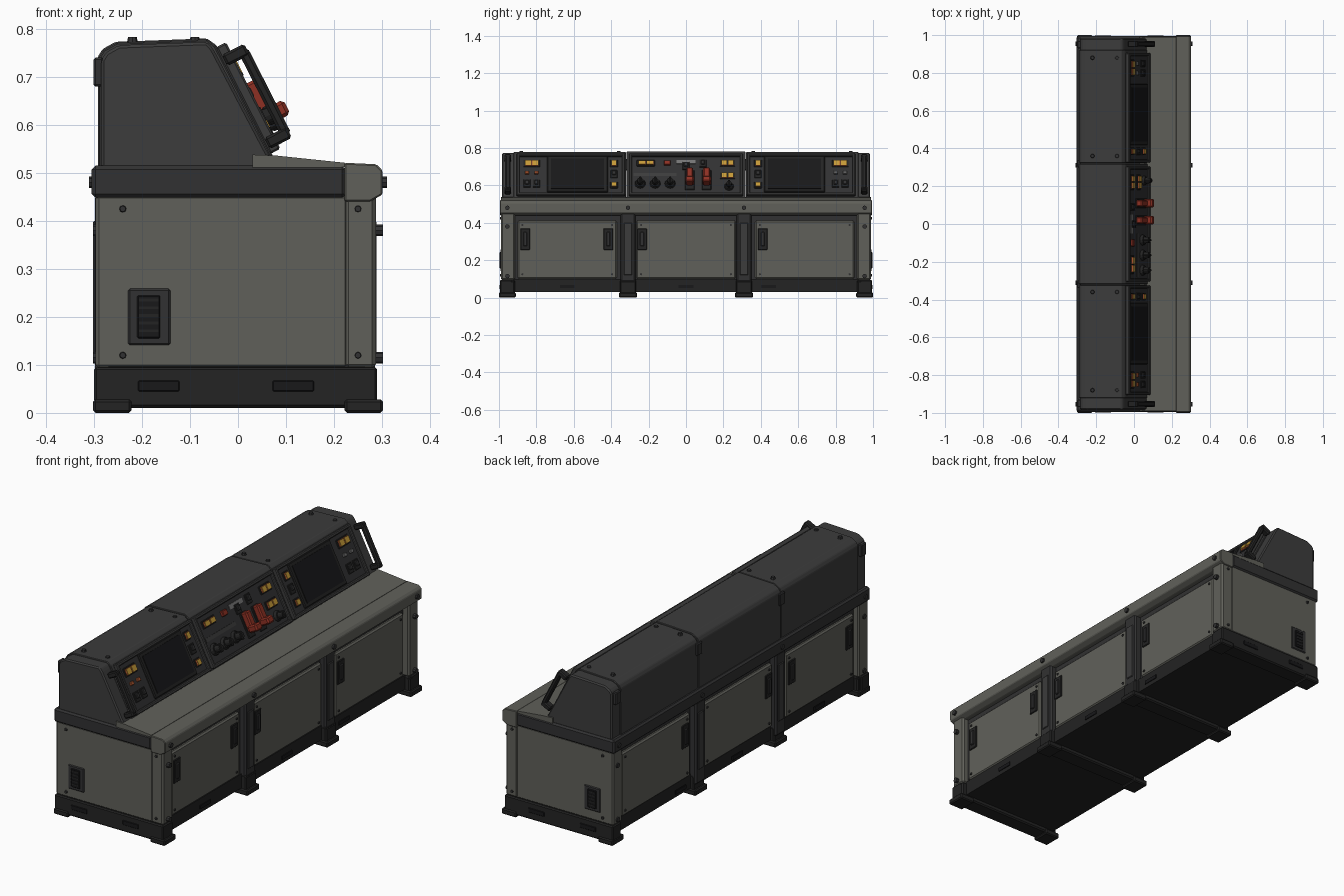
import bpy, bmesh, math
from mathutils import Matrix, Vector

def mat(name, r, g, b):
    m = bpy.data.materials.new(name)
    m.diffuse_color = (r, g, b, 1)
    return m

GREY = mat("grey_green_paint", 0.118, 0.118, 0.102)
CONSOLE = mat("console_dark_grey", 0.045, 0.045, 0.045)
FRAME = mat("frame_charcoal", 0.031, 0.031, 0.032)
BASE = mat("base_black", 0.017, 0.017, 0.017)
SCREEN = mat("screen_black", 0.009, 0.009, 0.010)
YELLOW = mat("button_yellow", 0.56, 0.32, 0.04)
ORANGE = mat("button_orange", 0.45, 0.10, 0.03)
RED = mat("lever_red", 0.27, 0.03, 0.017)
METAL = mat("light_metal", 0.18, 0.18, 0.18)

def finish(bm, name, m, bevel=0.0, matrix=None):
    if bevel:
        bmesh.ops.bevel(bm, geom=bm.edges[:], offset=bevel, segments=1, affect='EDGES', clamp_overlap=True)
    if matrix:
        bm.transform(matrix)
    bmesh.ops.recalc_face_normals(bm, faces=bm.faces[:])
    me = bpy.data.meshes.new(name)
    bm.to_mesh(me)
    bm.free()
    me.materials.append(m)
    ob = bpy.data.objects.new(name, me)
    bpy.context.collection.objects.link(ob)
    return ob

def block(name, size, m, bevel=0.0, matrix=None):
    bm = bmesh.new()
    bmesh.ops.create_cube(bm, size=1)
    bmesh.ops.scale(bm, vec=size, verts=bm.verts)
    return finish(bm, name, m, bevel, matrix)

def box(name, x, y, z, m, bevel=0.0):
    """Box from (min, max) ranges."""
    lo, hi = Vector((x[0], y[0], z[0])), Vector((x[1], y[1], z[1]))
    return block(name, hi - lo, m, bevel, Matrix.Translation((lo + hi) / 2))

def prism(name, pts, y0, y1, m, bevel=0.0):
    """Extrude an xz profile along y."""
    bm = bmesh.new()
    f = bm.faces.new([bm.verts.new((x, y0, z)) for x, z in pts])
    g = bmesh.ops.extrude_face_region(bm, geom=[f])
    bmesh.ops.translate(bm, vec=(0, y1 - y0, 0), verts=[v for v in g["geom"] if isinstance(v, bmesh.types.BMVert)])
    return finish(bm, name, m, bevel)

def cyl(name, r1, r2, depth, m, matrix, n=12):
    """Cylinder or cone along local x."""
    bm = bmesh.new()
    bmesh.ops.create_cone(bm, cap_ends=True, segments=n, radius1=r1, radius2=r2, depth=depth)
    return finish(bm, name, m, 0, matrix @ Matrix.Rotation(math.pi / 2, 4, 'Y'))

# ---- base: plinth, cross runners and feet
box("plinth", (-0.27, 0.265), (-0.985, 0.985), (0.03, 0.10), BASE)
for y, w in ((-0.955, 0.08), (-0.31, 0.085), (0.31, 0.085), (0.955, 0.08)):
    box("runner", (-0.29, 0.29), (y - w / 2, y + w / 2), (0.01, 0.09), BASE, 0.006)
    for x in (-0.262, 0.262):
        s = 1 if x > 0 else -1
        box("foot", (x - 0.04, x + 0.04), (y - w / 2 - 0.005, y + w / 2 + 0.005), (0, 0.028), BASE, 0.005)
        box("foot_riser", (x - 0.025, x + 0.025), (y - w / 2, y + w / 2), (0.02, 0.095), BASE, 0.006)
for s in (-1, 1):
    box("end_skirt", (-0.30, 0.29), sorted((s * 0.93, s * 0.995)), (0.022, 0.095), BASE, 0.005)
    for x in (-0.165, 0.115):
        box("skirt_slot", (x - 0.043, x + 0.043), sorted((s * 0.99, s * 0.998)), (0.045, 0.067), SCREEN, 0.002)

# ---- cabinet core and end cheeks
box("cabinet_core", (-0.268, 0.255), (-0.95, 0.95), (0.09, 0.46), FRAME)
for s in (-1, 1):
    box("end_cheek", (-0.297, 0.23), sorted((s * 0.915, s * 0.988)), (0.093, 0.455), GREY, 0.007)
    box("end_post", (0.222, 0.287), sorted((s * 0.915, s * 0.990)), (0.093, 0.46), GREY, 0.008)
    box("grille_surround", (-0.23, -0.14), sorted((s * 0.98, s * 0.992)), (0.14, 0.26), FRAME, 0.005)
    box("grille", (-0.21, -0.162), sorted((s * 0.985, s * 0.996)), (0.155, 0.245), SCREEN, 0.003)
    for i in range(5):
        z = 0.168 + i * 0.016
        box("grille_slat", (-0.206, -0.166), sorted((s * 0.99, s * 0.998)), (z, z + 0.006), BASE)
    for x in (-0.24, 0.25):
        for z in (0.12, 0.425):
            cyl("end_bolt", 0.008, 0.006, 0.01, FRAME, Matrix.Translation((x, s * 0.99, z)) @ Matrix.Rotation(s * math.pi / 2, 4, 'Z'), 8)

# ---- doors, pillars, latches and bolts on both long sides
for s, face in ((1, 0.255), (-1, -0.268)):
    def xr(a, b):
        return sorted((face + s * a, face + s * b))
    for y in (-0.635, 0, 0.635):
        box("cabinet_door", xr(-0.01, 0.014), (y - 0.265, y + 0.265), (0.10, 0.412), GREY, 0.007)
        for dy in (-0.24, 0.24):
            for z in (0.125, 0.388):
                cyl("door_bolt", 0.006, 0.006, 0.006, FRAME, Matrix.Translation((face + s * 0.015, y + dy, z)), 8)
    for y in (-0.31, 0.31):
        box("pillar", xr(-0.01, 0.030), (y - 0.04, y + 0.04), (0.05, 0.455), FRAME, 0.008)
        box("pillar_inset", xr(0.02, 0.034), (y - 0.022, y + 0.022), (0.12, 0.40), CONSOLE, 0.003)
    for y in (-0.86, -0.415, -0.235, 0.41):
        box("latch_plate", xr(0.01, 0.019), (y - 0.026, y + 0.026), (0.255, 0.37), BASE, 0.003)
        box("latch_grip", xr(0.015, 0.026), (y - 0.010, y + 0.010), (0.275, 0.35), FRAME, 0.003)
    for y in (-0.635, 0.0, 0.44):
        box("plinth_slot", xr(0.008, 0.014), (y - 0.04, y + 0.04), (0.05, 0.068), SCREEN)
    for y in (-0.955, 0.955):
        for z in (0.115, 0.38):
            cyl("post_bolt", 0.012, 0.012, 0.016, FRAME, Matrix.Translation((s * 0.294, y, z)), 8)
    for y in (-0.955, -0.31, 0.31, 0.955):
        cyl("rim_bolt", 0.012, 0.012, 0.012, FRAME, Matrix.Translation((s * 0.304, y, 0.48)), 8)

# ---- worktop and dark band
box("rear_band", (-0.305, 0.225), (-0.994, 0.994), (0.448, 0.515), FRAME, 0.008)
prism("worktop_lip", [(0.222, 0.44), (0.275, 0.44), (0.301, 0.455), (0.301, 0.505), (0.288, 0.518), (0.222, 0.521)], -0.995, 0.995, GREY, 0.003)
prism("worktop_slab", [(0.03, 0.505), (0.223, 0.512), (0.223, 0.521), (0.08, 0.536), (0.03, 0.538)], -0.990, 0.990, GREY)

# ---- upper console: three long housings and two end caps
def console_profile(d):
    return [(-0.292 + d, 0.505), (-0.292 + d, 0.742 - d), (-0.282 + d, 0.758 - d), (-0.255 + d, 0.773 - d),
            (-0.065, 0.780 - d), (-0.045 - d, 0.766 - d), (0.078 - d, 0.525), (0.078 - d, 0.505)]
prism("console_centre", console_profile(0.0), -0.319, 0.319, CONSOLE, 0.003)
for s in (-1, 1):
    prism("console_wing", console_profile(0.002), s * 0.322, s * 0.922, CONSOLE, 0.003)
    prism("console_end_cap", console_profile(0.007), s * 0.915, s * 0.984, CONSOLE, 0.006)
    for y in (0.36, 0.88):
        for x in (-0.22, -0.09):
            cyl("roof_bolt", 0.012, 0.009, 0.014, FRAME, Matrix.Translation((x, s * y, 0.776)) @ Matrix.Rotation(-math.pi / 2, 4, 'Y'), 8)
    for y in (0.32, 0.95):
        box("rear_clip", (-0.301, -0.28), (s * y - 0.02, s * y + 0.02), (0.68, 0.74), FRAME, 0.004)

# ---- sloped control face: everything is placed by y, z and height off the slope
TILT = Matrix.Rotation(-math.atan(0.51), 4, 'Y')
NORMAL = TILT @ Vector((1, 0, 0))
def on_slope(y, z, out=0.0):
    return Matrix.Translation(Vector((-0.042 + (0.766 - z) * 0.51, y, z)) + NORMAL * out) @ TILT
def pad(name, y, z, w, h, out, m, bevel=0.0):
    return block(name, (out + 0.006, w, h), m, bevel, on_slope(y, z, (out - 0.006) / 2))

def light_keys(y, z, w, h, cols):
    pad("key_bezel", y, z, w + 0.012, h + 0.012, 0.010, BASE, 0.002)
    step = w / cols
    for i in range(cols):
        ky = y - w / 2 + step * (i + 0.5)
        pad("key_body", ky, z, step * 0.88, h, 0.017, ORANGE)
        pad("key_face", ky, z, step * 0.82, h * 0.92, 0.020, YELLOW)

def knob(y, z, r=0.024, m=BASE):
    cyl("knob_skirt", r * 1.25, r, 0.016, m, on_slope(y, z, 0.012))
    cyl("knob", r * 0.75, r * 0.65, 0.035, m, on_slope(y, z, 0.030))
    block("knob_pointer", (0.03, 0.012, r * 1.7), m, 0.003, on_slope(y, z, 0.036))

def toggle(y, z, m=BASE):
    pad("switch_plate", y, z, 0.038, 0.046, 0.012, m, 0.002)
    pad("switch_rocker", y, z + 0.004, 0.02, 0.024, 0.020, FRAME, 0.003)

# panel plates with raised rims
for y, w in ((-0.615, 0.58), (0, 0.61), (0.615, 0.58)):
    pad("panel_plate", y, 0.653, w - 0.02, 0.225, 0.006, FRAME)
    for dz in (-0.104, 0.104):
        pad("panel_rim_bar", y, 0.653 + dz, w, 0.016, 0.018, CONSOLE, 0.004)
    for dy in (-1, 1):
        pad("panel_rim_side", y + dy * (w / 2 - 0.008), 0.653, 0.016, 0.245, 0.018, CONSOLE, 0.004)

for s in (-1, 1):
    # wing panel: monitor, keys and switches
    pad("monitor_frame", s * 0.58, 0.655, 0.325, 0.215, 0.014, BASE, 0.004)
    pad("monitor_glass", s * 0.58, 0.655, 0.285, 0.18, 0.017, SCREEN)
    light_keys(s * 0.825, 0.713, 0.078, 0.03, 2)
    for y in (0.80, 0.85):
        pad("small_lamp", s * y, 0.663, 0.022, 0.016, 0.016, METAL if s > 0 else ORANGE, 0.002)
        toggle(s * y, 0.606)
    light_keys(s * 0.385, 0.713, 0.03, 0.03, 1)
    toggle(s * 0.385, 0.656)
    light_keys(s * 0.385, 0.598, 0.03, 0.026, 1)
    # end grab handle
    y = s * 0.953
    block("handle_bar", (0.022, 0.028, 0.20), BASE, 0.006, on_slope(y, 0.648, 0.042))
    for z in (0.735, 0.562):
        block("handle_mount", (0.052, 0.034, 0.026), BASE, 0.005, on_slope(y, z, 0.024))

# centre panel: keys, lamps, knobs and red levers
light_keys(-0.215, 0.715, 0.085, 0.024, 2)
pad("red_button", -0.10, 0.715, 0.036, 0.026, 0.020, RED, 0.003)
pad("label_plate", 0.0, 0.722, 0.10, 0.022, 0.009, METAL)
toggle(0.0, 0.70)
toggle(0.09, 0.713)
pad("scale_plate", -0.165, 0.655, 0.23, 0.018, 0.009, CONSOLE)
for z in (0.715, 0.648):
    light_keys(0.222, z, 0.07, 0.028, 2)
for y in (-0.245, -0.165, -0.085):
    knob(y, 0.607)
knob(0.23, 0.592, 0.021)
for y in (0.02, 0.11):
    pad("lever_slot", y, 0.625, 0.05, 0.12, 0.012, BASE, 0.003)
    block("lever_arm", (0.035, 0.036, 0.095), RED, 0.006, on_slope(y, 0.636, 0.026))
    block("lever_grip", (0.052, 0.046, 0.034), RED, 0.007, on_slope(y, 0.606, 0.044))
